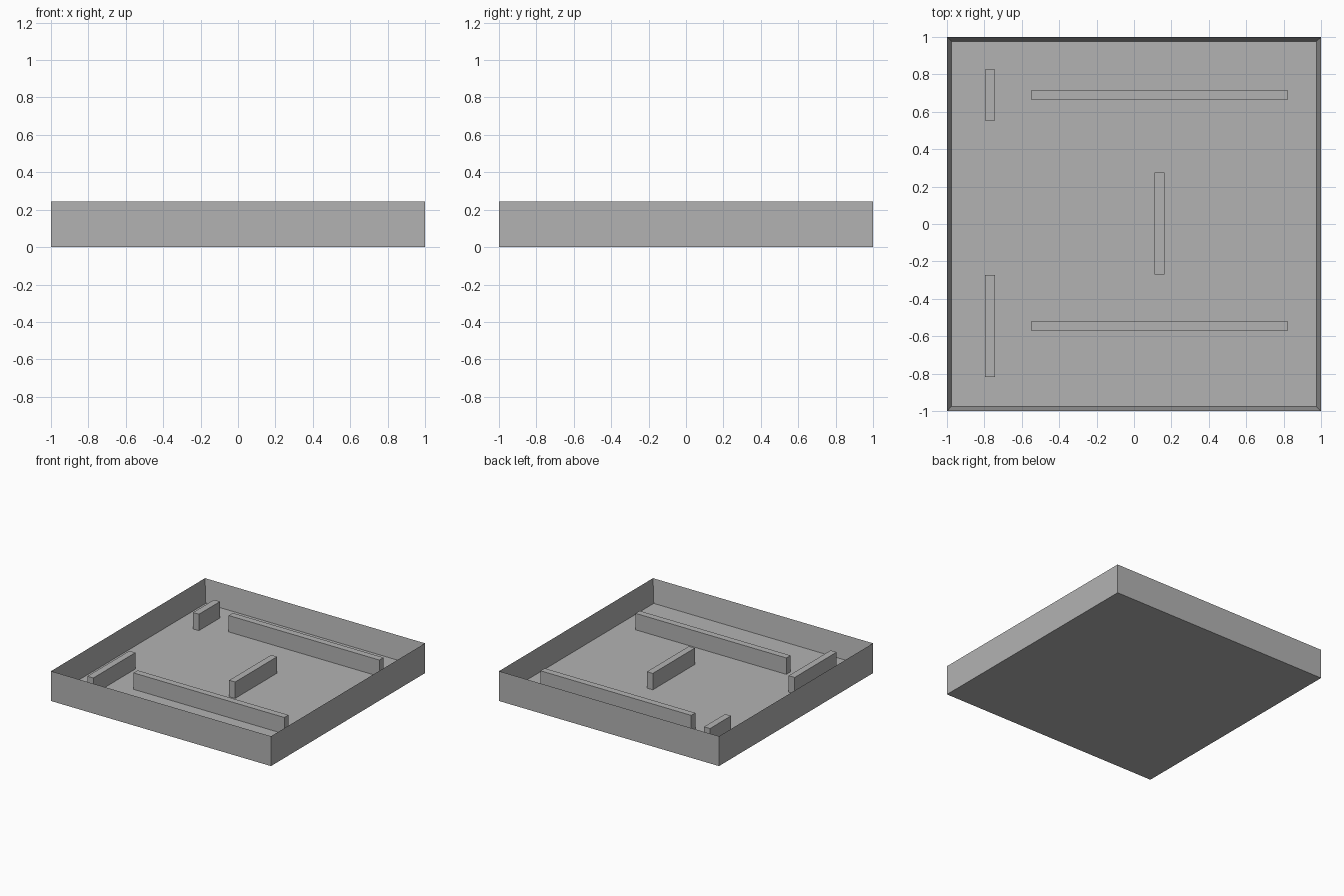
import bpy
import bmesh

cube = bpy.data.objects.get("Cube")
if cube:
    bpy.data.objects.remove(cube, do_unlink=True)

grey = bpy.data.materials.new("plain grey")
grey.use_nodes = True
grey.diffuse_color = (0.45, 0.45, 0.45, 1)
grey.node_tree.nodes["Principled BSDF"].inputs["Base Color"].default_value = grey.diffuse_color

HEIGHT = 0.245
FLOOR = 0.053
RIM = 0.033
RIB_TOP = 0.188
RIB = 0.054


def finish(name, bm):
    mesh = bpy.data.meshes.new(name)
    bm.to_mesh(mesh)
    bm.free()
    mesh.materials.append(grey)
    obj = bpy.data.objects.new(name, mesh)
    bpy.context.collection.objects.link(obj)
    return obj


def block(bm, cx, cy, sx, sy, z0, z1):
    verts = bmesh.ops.create_cube(bm, size=1)["verts"]
    bmesh.ops.scale(bm, vec=(sx, sy, z1 - z0), verts=verts)
    bmesh.ops.translate(bm, vec=(cx, cy, (z0 + z1) / 2), verts=verts)


# Square tray: the top face is inset for the rim, then pushed down to the floor
bm = bmesh.new()
block(bm, 0, 0, 2, 2, 0, HEIGHT)
top = max(bm.faces, key=lambda f: f.calc_center_median().z)
bmesh.ops.inset_region(bm, faces=[top], thickness=RIM)
bmesh.ops.translate(bm, vec=(0, 0, FLOOR - HEIGHT), verts=top.verts)
finish("tray", bm)

# Ribs standing on the floor: centre x, centre y, length x, length y
ribs = {
    "back_long_rib": (0.136, 0.69, 1.37, RIB),
    "front_long_rib": (0.136, -0.545, 1.37, RIB),
    "centre_rib": (0.136, 0.003, RIB, 0.545),
    "back_right_rib": (-0.77, 0.69, RIB, 0.273),
    "front_right_rib": (-0.77, -0.545, RIB, 0.545),
}
for name, (cx, cy, sx, sy) in ribs.items():
    bm = bmesh.new()
    block(bm, cx, cy, sx, sy, FLOOR, RIB_TOP)
    finish(name, bm)
